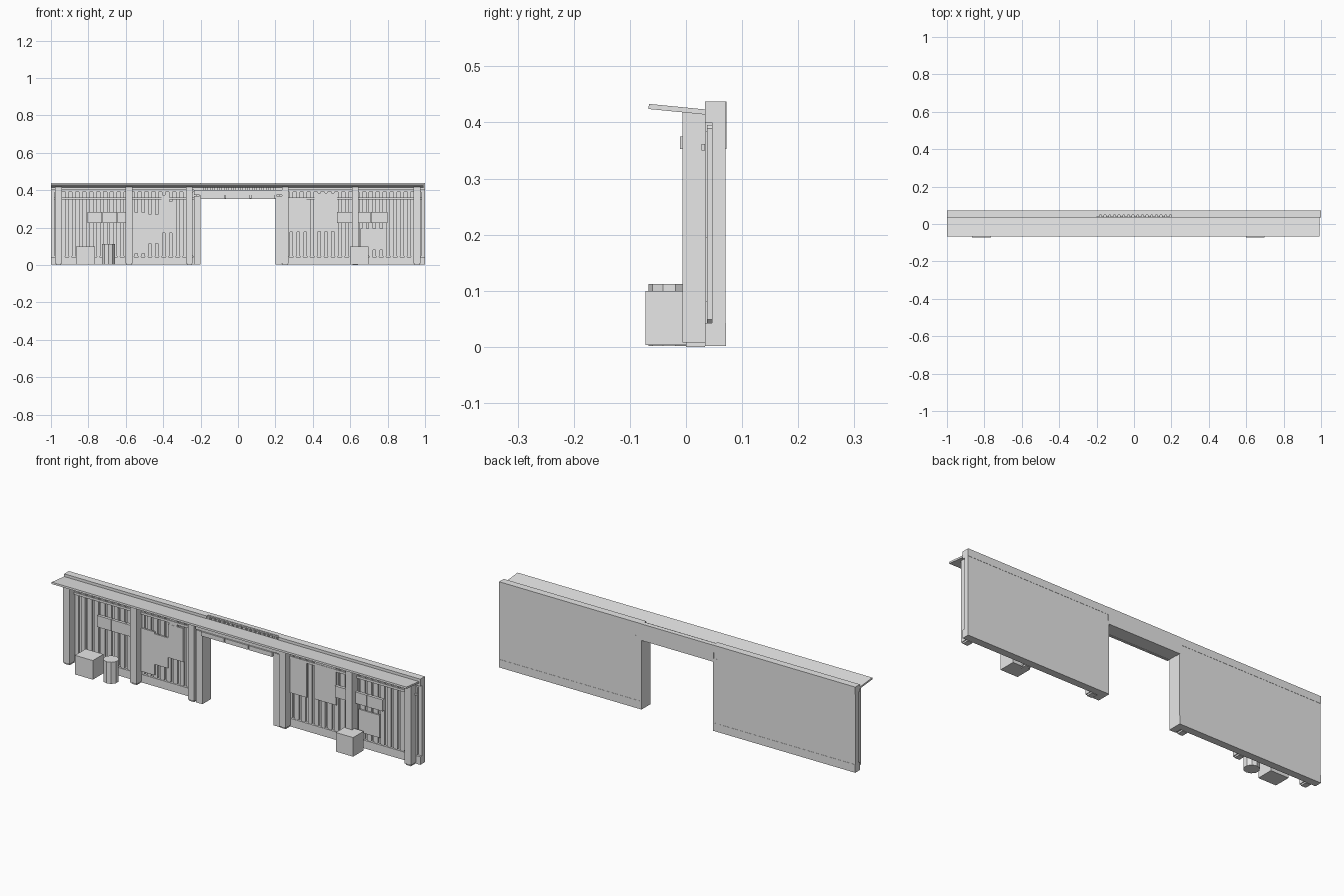
import bpy, bmesh, math

grey = bpy.data.materials.new("plain grey")
grey.diffuse_color = (0.8, 0.8, 0.8, 1)


def finish(name, bm):
    bmesh.ops.recalc_face_normals(bm, faces=bm.faces)
    me = bpy.data.meshes.new(name)
    bm.to_mesh(me)
    bm.free()
    me.materials.append(grey)
    ob = bpy.data.objects.new(name, me)
    bpy.context.collection.objects.link(ob)
    return ob


def prism(bm, pts, axis, a, b):
    """Extrude a 2D outline along x (points are y,z) or y (points are x,z)."""
    def place(p, t):
        return (t, p[0], p[1]) if axis == "x" else (p[0], t, p[1])
    lo = [bm.verts.new(place(p, a)) for p in pts]
    hi = [bm.verts.new(place(p, b)) for p in pts]
    bm.faces.new(lo)
    bm.faces.new(hi[::-1])
    n = len(pts)
    for i in range(n):
        j = (i + 1) % n
        bm.faces.new((lo[i], hi[i], hi[j], lo[j]))


def add_box(bm, x0, x1, y0, y1, z0, z1):
    prism(bm, [(x0, z0), (x1, z0), (x1, z1), (x0, z1)], "y", y0, y1)


def boxes(name, dims):
    bm = bmesh.new()
    for d in dims:
        add_box(bm, *d)
    return finish(name, bm)


# Wall sections either side of the gateway
for side, x0, x1 in (("left", -1.0, -0.2), ("right", 0.2, 1.0)):
    boxes(side + "_wall", [(x0, x1, 0.046, 0.07, 0.04, 0.402)])
    boxes(side + "_base_beam", [(x0, x1, 0.034, 0.071, 0.002, 0.043)])
    boxes(side + "_top_beam", [(x0, x1, 0.034, 0.071, 0.40, 0.437)])
    boxes(side + "_rail", [(x0 + 0.015, x1 - 0.015, 0.028, 0.034, 0.35, 0.362)])

    # Vertical corrugation ribs with chamfered ends
    bm = bmesh.new()
    for i in range(21):
        x = x0 + 0.03 + i * 0.037
        w, c, lo, hi = 0.012, 0.006, 0.043, 0.395
        prism(bm, [(x - w + c, lo), (x + w - c, lo), (x + w, lo + c), (x + w, hi - c),
                   (x + w - c, hi), (x - w + c, hi), (x - w, hi - c), (x - w, lo + c)],
              "y", 0.037, 0.048)
    finish(side + "_ribs", bm)

# Door jambs
boxes("door_jambs", [(s * 0.2175 - 0.0175, s * 0.2175 + 0.0175, 0.0, 0.0705, 0.002, 0.37)
                     for s in (-1, 1)])

# Front posts
boxes("front_posts", [(x - 0.018, x + 0.018, -0.006, 0.036, 0.008, 0.42)
                      for x in (-0.96, -0.583, -0.26, 0.253, 0.627, 0.957)])

# Gateway header
boxes("header", [(-0.205, 0.205, 0.0, 0.07, 0.355, 0.40),
                 (-0.205, 0.205, 0.047, 0.072, 0.353, 0.437)])
boxes("header_boards", [(-0.2 + i * 0.1345, -0.07 + i * 0.1345, -0.011, 0.0, 0.353, 0.375)
                        for i in range(3)] + [(-0.235, 0.235, -0.004, 0.01, 0.375, 0.402)])
boxes("header_ribs", [(-0.2 + i * 0.025, -0.185 + i * 0.025, 0.037, 0.048, 0.39, 0.432)
                      for i in range(16)])

# Sloping awning
bm = bmesh.new()
prism(bm, [(-0.067, 0.424), (0.035, 0.414), (0.036, 0.423), (-0.066, 0.433)],
      "x", -1.0, 0.992)
finish("awning", bm)

# Patch plates fixed over the ribs
boxes("left_patches", [(-0.565, -0.49, 0.030, 0.037, 0.06, 0.28),
                       (-0.49, -0.415, 0.030, 0.037, 0.115, 0.27),
                       (-0.415, -0.33, 0.030, 0.037, 0.17, 0.34),
                       (-0.41, -0.365, 0.031, 0.037, 0.34, 0.375)])
boxes("right_patches", [(0.27, 0.365, 0.030, 0.037, 0.175, 0.355),
                        (0.41, 0.53, 0.030, 0.037, 0.18, 0.385),
                        (0.655, 0.775, 0.030, 0.037, 0.08, 0.195)])

# Three-panel sign boards
for name, x0, x1 in (("left_sign", -0.805, -0.565), ("right_sign", 0.53, 0.80)):
    w = (x1 - x0) / 3
    boxes(name, [(x0 + i * w, x0 + (i + 1) * w - 0.002, 0.020, 0.034, 0.225, 0.283)
                 for i in range(3)])

# Crates
boxes("left_crate", [(-0.865, -0.765, -0.072, 0.013, 0.003, 0.10)])
boxes("right_crate", [(0.60, 0.697, -0.072, 0.013, 0.003, 0.10)])

# Barrel
bm = bmesh.new()
bmesh.ops.create_cone(bm, cap_ends=True, segments=10, radius1=0.037, radius2=0.037, depth=0.11)
bmesh.ops.translate(bm, verts=bm.verts, vec=(-0.692, -0.03, 0.057))
finish("barrel", bm)

# Ground contact feet under the posts
boxes("post_feet", [(x - 0.014, x + 0.014, 0.0, 0.034, 0.0, 0.01)
                    for x in (-0.96, -0.583, -0.26, 0.253, 0.627, 0.957)])
